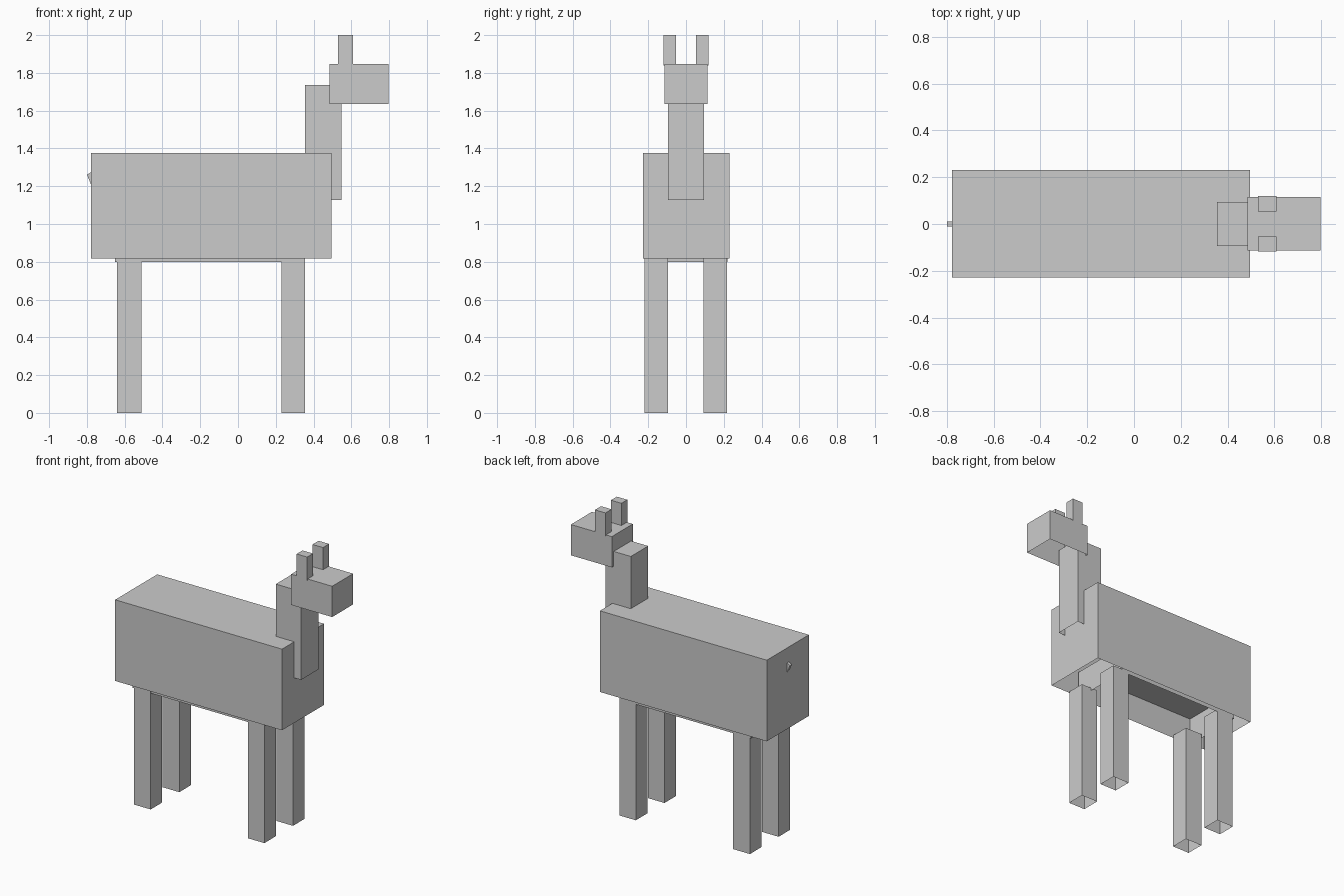
import bpy, bmesh

if "Cube" in bpy.data.objects:
    bpy.data.objects.remove(bpy.data.objects["Cube"])

GREY = bpy.data.materials.new("light grey")
GREY.diffuse_color = (0.6, 0.6, 0.6, 1)
GREY.use_nodes = True
GREY.node_tree.nodes["Principled BSDF"].inputs["Base Color"].default_value = GREY.diffuse_color


def finish(name, bm):
    bmesh.ops.recalc_face_normals(bm, faces=bm.faces)
    me = bpy.data.meshes.new(name)
    bm.to_mesh(me)
    bm.free()
    me.materials.append(GREY)
    ob = bpy.data.objects.new(name, me)
    bpy.context.collection.objects.link(ob)
    return ob


def shell(name, x, y, z):
    """Box with its underside left open."""
    bm = bmesh.new()
    low, high = [[bm.verts.new((px, py, pz)) for px, py in
                  ((x[0], y[0]), (x[1], y[0]), (x[1], y[1]), (x[0], y[1]))] for pz in z]
    for i in range(4):
        j = (i + 1) % 4
        bm.faces.new((low[i], low[j], high[j], high[i]))
    bm.faces.new(high)
    return finish(name, bm)


# Body and the hollow belly that sits inside it
shell("body", (-0.777, 0.495), (-0.228, 0.23), (0.818, 1.377))
shell("belly", (-0.65, 0.28), (-0.218, 0.22), (0.80, 0.99))

# Legs
for end, x in (("front", (0.23, 0.355)), ("hind", (-0.64, -0.512))):
    for side, y in (("right", (-0.22, -0.094)), ("left", (0.092, 0.218))):
        shell(f"{end}_leg_{side}", x, y, (0, 0.82))

# Neck, head and ears
shell("neck", (0.355, 0.547), (-0.095, 0.094), (1.128, 1.737))
shell("head", (0.485, 0.797), (-0.113, 0.115), (1.635, 1.847))
shell("ear_right", (0.53, 0.61), (-0.118, -0.054), (1.84, 2.0))
shell("ear_left", (0.53, 0.61), (0.054, 0.12), (1.84, 2.0))

# Small tilted tail stub
bm = bmesh.new()
profile = [(-0.80, 1.262), (-0.77, 1.278), (-0.77, 1.19)]
near = [bm.verts.new((x, -0.011, z)) for x, z in profile]
far = [bm.verts.new((x, 0.011, z)) for x, z in profile]
bm.faces.new(near)
bm.faces.new(far[::-1])
for i in range(3):
    j = (i + 1) % 3
    bm.faces.new((near[i], far[i], far[j], near[j]))
finish("tail", bm)
